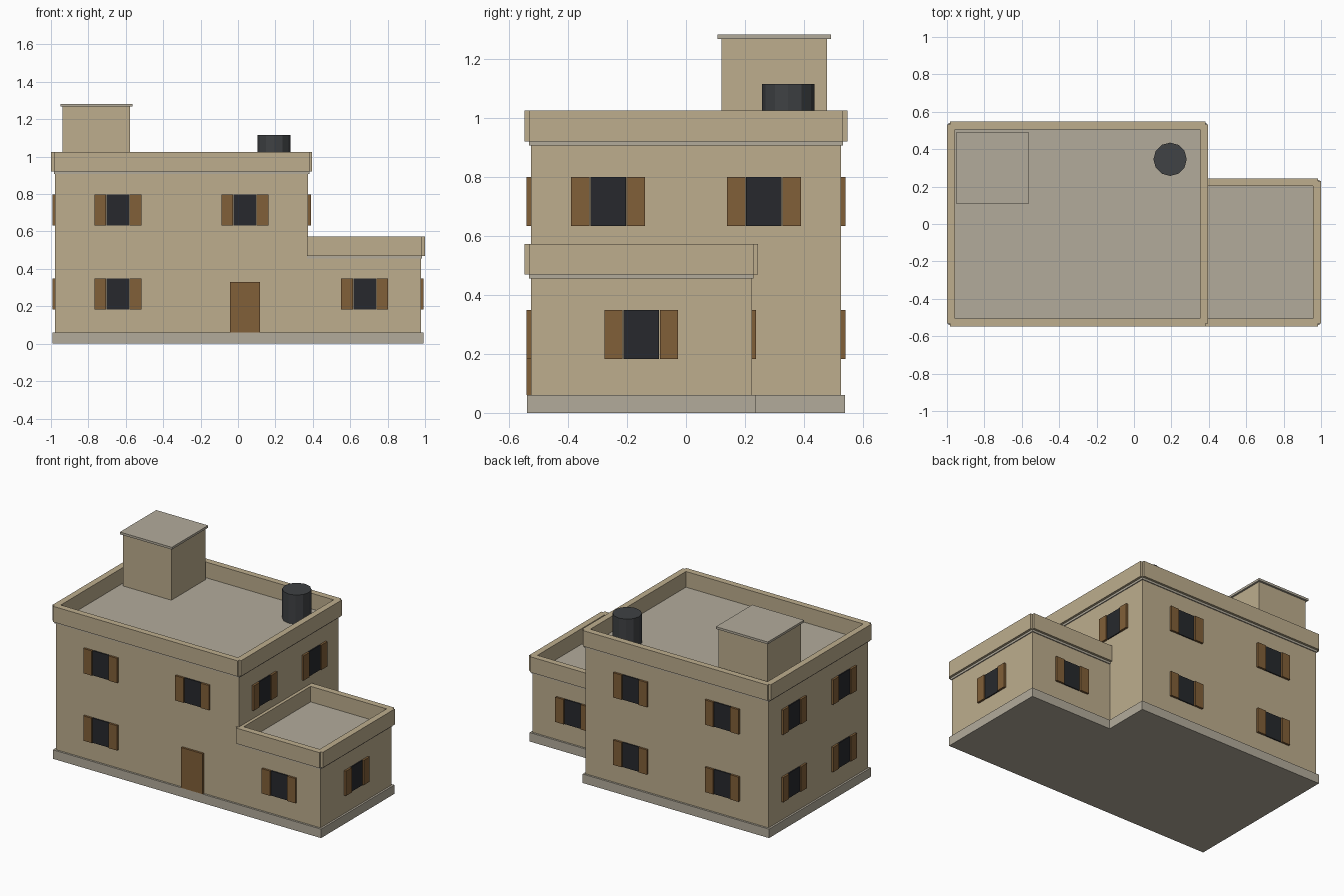
import bpy, math

if "Cube" in bpy.data.objects:
    bpy.data.objects.remove(bpy.data.objects["Cube"])


def material(name, rgb):
    m = bpy.data.materials.new(name)
    m.diffuse_color = (*rgb, 1)
    m.use_nodes = True
    m.node_tree.nodes["Principled BSDF"].inputs["Base Color"].default_value = m.diffuse_color
    return m


WALL = material("sand_render", (0.51, 0.42, 0.27))
STONE = material("pale_concrete", (0.45, 0.41, 0.33))
WOOD = material("brown_wood", (0.22, 0.115, 0.04))
GLASS = material("dark_glass", (0.02, 0.022, 0.026))
TANK = material("tank_grey", (0.05, 0.054, 0.058))


def box(name, x, y, z, mat):
    """Box from (min, max) ranges on each axis."""
    bpy.ops.mesh.primitive_cube_add(size=1)
    ob = bpy.context.object
    ob.name = name
    ob.location = [(a + b) / 2 for a, b in (x, y, z)]
    ob.scale = [abs(b - a) for a, b in (x, y, z)]
    ob.data.materials.append(mat)
    return ob


def wall_box(name, side, plane, u, z, depth, mat):
    """Thin box standing proud of a wall; u runs along the wall."""
    sign = 1 if side in ("right", "back") else -1
    out = sorted((plane - sign * 0.01, plane + sign * depth))
    if side in ("front", "back"):
        return box(name, u, out, z, mat)
    return box(name, out, u, z, mat)


def window(side, plane, u, z):
    zr = (z - 0.083, z + 0.083)
    wall_box(f"{side}_window_pane", side, plane, (u - 0.06, u + 0.06), zr, 0.007, GLASS)
    for s in (-1, 1):
        wall_box(f"{side}_shutter", side, plane,
                 sorted((u + s * 0.063, u + s * 0.125)), zr, 0.014, WOOD)


def block(name, x, y, wall_top, parapet_top):
    """Plinth, walls, roof slab and four parapet walls."""
    (x0, x1), (y0, y1) = x, y
    p, s, o, t = 0.013, 0.006, 0.021, 0.042
    box(name + "_plinth", (x0 - p, x1 + p), (y0 - p, y1 + p), (0, 0.06), STONE)
    box(name + "_walls", x, y, (0.06, wall_top), WALL)
    sx, sy = (x0 - s, x1 + s), (y0 - s, y1 + s)
    slab_top = wall_top + 0.014
    box(name + "_roof_slab", sx, sy, (wall_top, slab_top), STONE)
    z = (slab_top, parapet_top)
    box(name + "_parapet_front", sx, (y0 - o, y0 - o + t), z, WALL)
    box(name + "_parapet_back", sx, (y1 + o - t, y1 + o), z, WALL)
    box(name + "_parapet_left", (x0 - o, x0 - o + t), sy, z, WALL)
    box(name + "_parapet_right", (x1 + o - t, x1 + o), sy, z, WALL)


# Two-storey house and single-storey wing
X0, X1, X2 = -0.979, 0.375, 0.979
Y0, Y1, YW = -0.526, 0.526, 0.223
block("house", (X0, X1), (Y0, Y1), 0.906, 1.025)
block("wing", (X1, X2), (Y0, YW), 0.455, 0.573)

# Windows and door
LOW, HIGH = 0.265, 0.716
XA, XB, YS = -0.642, 0.037, 0.264
XW, YWC = (X1 + X2) / 2, (Y0 + YW) / 2
for u, z in ((XA, LOW), (XA, HIGH), (XB, HIGH), (XW, LOW)):
    window("front", Y0, u, z)
for z in (LOW, HIGH):
    for u in (XA, XB):
        window("back", Y1, u, z)
    for u in (-YS, YS):
        window("left", X0, u, z)
for u in (-YS, YS):
    window("right", X1, u, HIGH)
window("right", X2, YWC, LOW)
window("back", YW, XW, LOW)
wall_box("front_door", "front", Y0, (XB - 0.08, XB + 0.08), (0.06, 0.33), 0.014, WOOD)

# Stair tower with cap
box("stair_tower", (-0.937, -0.577), (0.12, 0.478), (0.92, 1.267), WALL)
box("stair_tower_cap", (-0.949, -0.565), (0.107, 0.491), (1.267, 1.282), STONE)

# Water tank
bpy.ops.mesh.primitive_cylinder_add(vertices=12, radius=0.089, depth=0.195,
                                    location=(0.193, 0.346, 1.0175))
tank = bpy.context.object
tank.name = "water_tank"
tank.data.materials.append(TANK)
